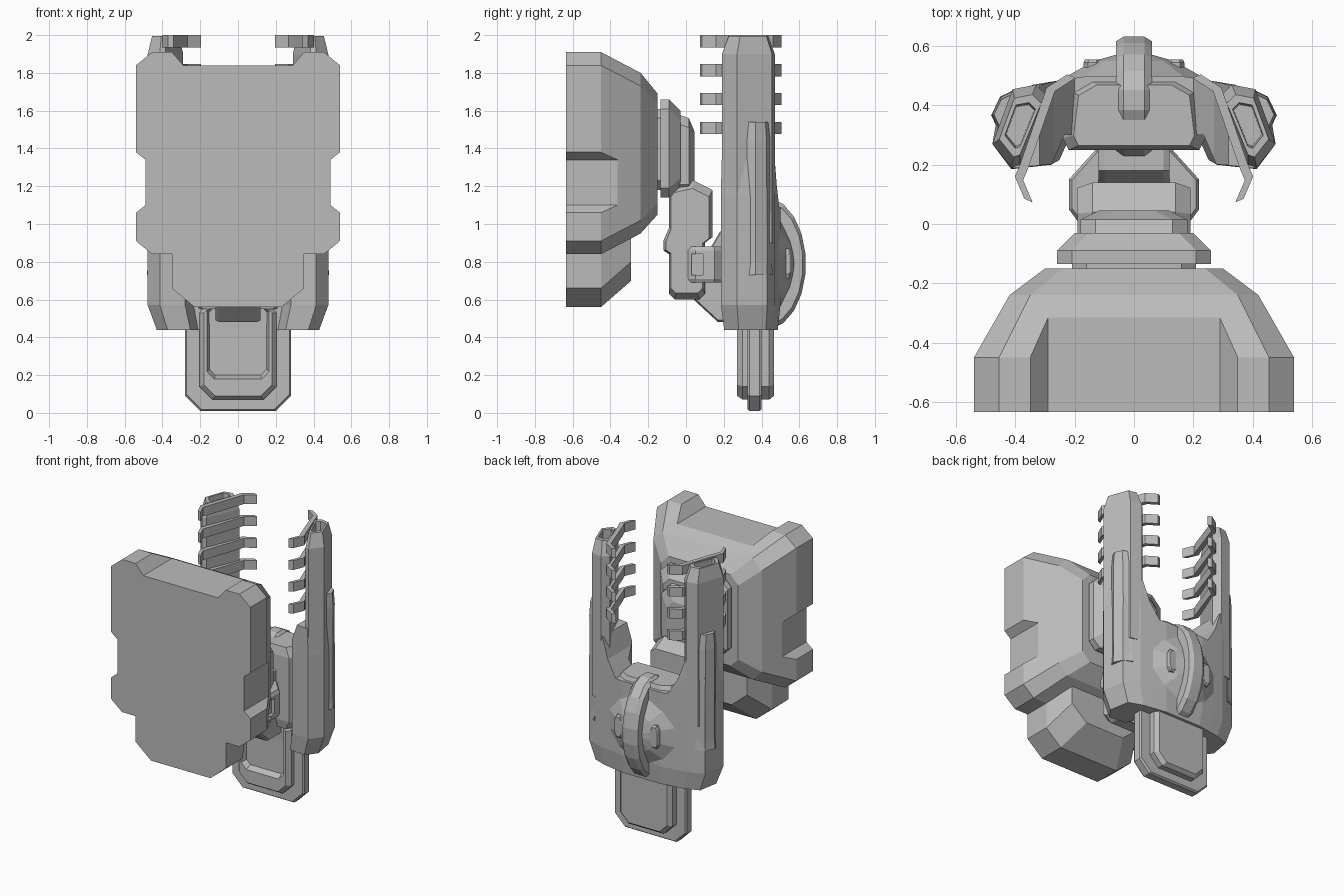
import bpy, bmesh, math

cube = bpy.data.objects.get("Cube")
if cube:
    bpy.data.objects.remove(cube, do_unlink=True)

grey = bpy.data.materials.new("plain_grey")
grey.use_nodes = True
grey.diffuse_color = (0.5, 0.5, 0.5, 1)
grey.node_tree.nodes["Principled BSDF"].inputs["Base Color"].default_value = (0.5, 0.5, 0.5, 1)

PLACE = {"x": lambda u, v, d: (d, u, v),
         "y": lambda u, v, d: (u, d, v),
         "z": lambda u, v, d: (u, v, d)}


def loft(name, axis, sections, side=1):
    """Skin a list of (outline, depth) sections along an axis and cap both ends."""
    bm = bmesh.new()
    rings = []
    for pts, d in sections:
        ring = []
        for u, v in pts:
            x, y, z = PLACE[axis](u, v, d)
            ring.append(bm.verts.new((x * side, y, z)))
        rings.append(ring)
    n = len(rings[0])
    for a, b in zip(rings, rings[1:]):
        for i in range(n):
            j = (i + 1) % n
            bm.faces.new((a[i], a[j], b[j], b[i]))
    bm.faces.new(rings[0])
    bm.faces.new(rings[-1])
    bmesh.ops.recalc_face_normals(bm, faces=bm.faces)
    mesh = bpy.data.meshes.new(name)
    bm.to_mesh(mesh)
    bm.free()
    mesh.materials.append(grey)
    obj = bpy.data.objects.new(name, mesh)
    bpy.context.scene.collection.objects.link(obj)
    return obj


def scaled(pts, f):
    cu = sum(p[0] for p in pts) / len(pts)
    cv = sum(p[1] for p in pts) / len(pts)
    return [(cu + (u - cu) * f, cv + (v - cv) * f) for u, v in pts]


def slab(name, axis, pts, a, b, c=0, f=1, side=1):
    """Prism from a to b, with ends narrowed by f over a depth c."""
    if c == 0:
        return loft(name, axis, [(pts, a), (pts, b)], side)
    end = scaled(pts, f)
    return loft(name, axis, [(end, a), (pts, a + c), (pts, b - c), (end, b)], side)


def octo(h, lo, hi, c=0.05, d=None):
    """Symmetric rectangle with cut corners."""
    d = d or c
    right = [(h - c, lo), (h, lo + d), (h, hi - d), (h - c, hi)]
    return right + [(-u, v) for u, v in reversed(right)]


def mirrored(pts):
    return pts + [(-u, v) for u, v in reversed(pts)]


def oval(cu, cv, ru, rv, n):
    return [(cu + ru * math.cos(2 * math.pi * (i + 0.5) / n),
             cv + rv * math.sin(2 * math.pi * (i + 0.5) / n)) for i in range(n)]


def carve(obj, cutters):
    for cut in cutters:
        mod = obj.modifiers.new("cut", "BOOLEAN")
        mod.operation = "DIFFERENCE"
        mod.solver = "EXACT"
        mod.object = cut
        cut.hide_render = True
    bpy.context.view_layer.update()
    done = obj.evaluated_get(bpy.context.evaluated_depsgraph_get())
    mesh = bpy.data.meshes.new_from_object(done)
    obj.modifiers.clear()
    obj.data = mesh
    for cut in cutters:
        bpy.data.objects.remove(cut, do_unlink=True)


# Front block, with a top recess and a notch in each side
front = octo(0.54, 0.84, 1.91, 0.085, 0.07)
block = loft("front_block", "y", [
    (front, -0.635), (front, -0.45),
    (octo(0.42, 0.95, 1.80, 0.07), -0.24),
    (octo(0.30, 1.05, 1.69, 0.06), -0.15)])
notch = [(0.49, 1.1), (0.49, 1.34), (0.59, 1.42), (0.59, 1.02)]
recess = [(0.29, 1.84), (0.41, 1.98), (-0.41, 1.98), (-0.29, 1.84)]
carve(block, [slab("notch_cutter", "y", notch, -0.8, -0.1, side=s) for s in (1, -1)]
      + [slab("recess_cutter", "y", recess, -0.8, -0.1)])


# Chin below the front block
def chin(h, z):
    return mirrored([(h, 0.93), (h, z + 0.1), (h - 0.12, z)])


loft("front_chin", "y", [(chin(0.35, 0.56), -0.635), (chin(0.35, 0.56), -0.45),
                         (chin(0.27, 0.70), -0.29)])

# Stepped mount behind the block
slab("mount_spacer", "y", octo(0.21, 1.18, 1.61), -0.17, -0.12)
loft("mount_plate", "y", [(octo(0.26, 1.14, 1.66), -0.135), (octo(0.26, 1.14, 1.66), -0.09),
                          (octo(0.20, 1.19, 1.60), -0.03)])
loft("mount_cap", "y", [(octo(0.18, 1.16, 1.58), -0.04), (octo(0.18, 1.16, 1.56), 0.015),
                        (octo(0.12, 1.19, 1.49), 0.045)])

# Arm dropping from the mount to the hinge
arm = [(-0.09, 1.2), (0.04, 1.23), (0.14, 1.18), (0.14, 0.93), (0.10, 0.9), (0.10, 0.63),
       (0.07, 0.6), (-0.06, 0.6), (-0.09, 0.63), (-0.09, 0.84), (-0.12, 0.86), (-0.12, 0.91),
       (-0.09, 0.98)]
slab("hanging_arm", "x", arm, -0.19, 0.19, 0.05, 0.88)
hinge = mirrored([(0.19, 0.01), (0.22, 0.05), (0.22, 0.15), (0.13, 0.25)])
bracket = slab("hinge_bracket", "z", hinge, 0.69, 0.88, 0.02, 0.95)
carve(bracket, [slab("window_cutter", "x", [(0.03, 0.73), (0.09, 0.73), (0.09, 0.84), (0.03, 0.84)],
                     0.195, 0.3, side=s) for s in (1, -1)])
link = [(0.04, 0.6), (0.17, 0.48), (0.32, 0.48), (0.32, 0.96), (0.18, 0.96), (0.04, 0.72)]
slab("hinge_link", "x", link, -0.12, 0.12, 0.02, 0.95)

# Wraparound back shell, dipping in the middle of its top edge
shell = mirrored([(0.15, 0.5), (0.25, 0.485), (0.34, 0.47), (0.45, 0.43), (0.478, 0.27),
                  (0.414, 0.185), (0.28, 0.2), (0.235, 0.30)])
back = loft("back_shell", "z", [(scaled(shell, 0.9), 0.44), (shell, 0.57), (shell, 1.15),
                                (scaled(shell, 0.98), 1.34)])
dip = mirrored([(0.2, 1.09), (0.27, 1.2), (0.34, 1.4)])
carve(back, [slab("dip_cutter", "y", dip, -0.2, 0.8)])
core = mirrored([(0.15, 0.25), (0.22, 0.25), (0.24, 0.29), (0.22, 0.45), (0.15, 0.49)])
slab("back_core", "z", core, 0.55, 1.12, 0.06, 0.85)

# Rear dome, its two inset plates and the central fin ring
loft("rear_dome", "y", [(oval(0, 0.79, r, r, 12), y) for r, y in
                        ((0.26, 0.44), (0.26, 0.485), (0.14, 0.55), (0.05, 0.575))])
for s, tag in ((1, "left"), (-1, "right")):
    plate = [(u + 0.14, v) for u, v in octo(0.03, 0.71, 0.87, 0.015, 0.03)]
    slab(tag + "_dome_plate", "y", plate, 0.5, 0.555, 0.01, 0.85, s)
slab("fin_ring", "x", oval(0.418, 0.79, 0.217, 0.352, 20), -0.06, 0.06, 0.025, 0.93)

# Lower tongue with its flange
slab("tongue_flange", "y", octo(0.28, 0.01, 0.6, 0.08), 0.325, 0.40, 0.012, 0.97)
loft("tongue_core", "y", [
    (octo(0.15, 0.20, 0.56, 0.03), 0.31), (octo(0.165, 0.18, 0.58, 0.04), 0.27),
    (octo(0.18, 0.09, 0.59, 0.06), 0.27), (octo(0.205, 0.07, 0.6, 0.07), 0.30),
    (octo(0.205, 0.07, 0.6, 0.07), 0.44), (octo(0.18, 0.09, 0.59, 0.06), 0.465)])

# Side pillars with a hollow top, an outer spine and four curved ribs
pillar = [(0.478, 0.27), (0.414, 0.19), (0.385, 0.20), (0.29, 0.43), (0.33, 0.47), (0.41, 0.455)]
spine = [(0.39, 0.31), (0.46, 0.32), (0.482, 0.367), (0.452, 0.43), (0.39, 0.46)]
path = [(0.225, 0.505), (0.295, 0.46), (0.385, 0.2), (0.402, 0.16), (0.37, 0.085)]
rib = path + [(u - 0.028, v - 0.012) for u, v in reversed(path)]
for s, tag in ((1, "left"), (-1, "right")):
    loft(tag + "_pillar", "z", [
        (pillar, 0.9), (pillar, 1.9), (scaled(pillar, 0.75), 1.995),
        (scaled(pillar, 0.55), 1.995), (scaled(pillar, 0.5), 1.85)], s)
    loft(tag + "_pillar_spine", "z", [
        (spine, 0.73), (scaled(spine, 0.9), 0.8), (scaled(spine, 0.95), 1.44),
        (scaled(spine, 0.8), 1.54)], s)
    for i in range(4):
        top = 2.0 - 0.153 * i
        slab(f"{tag}_rib_{i + 1}", "z", rib, top - 0.065, top, side=s)
